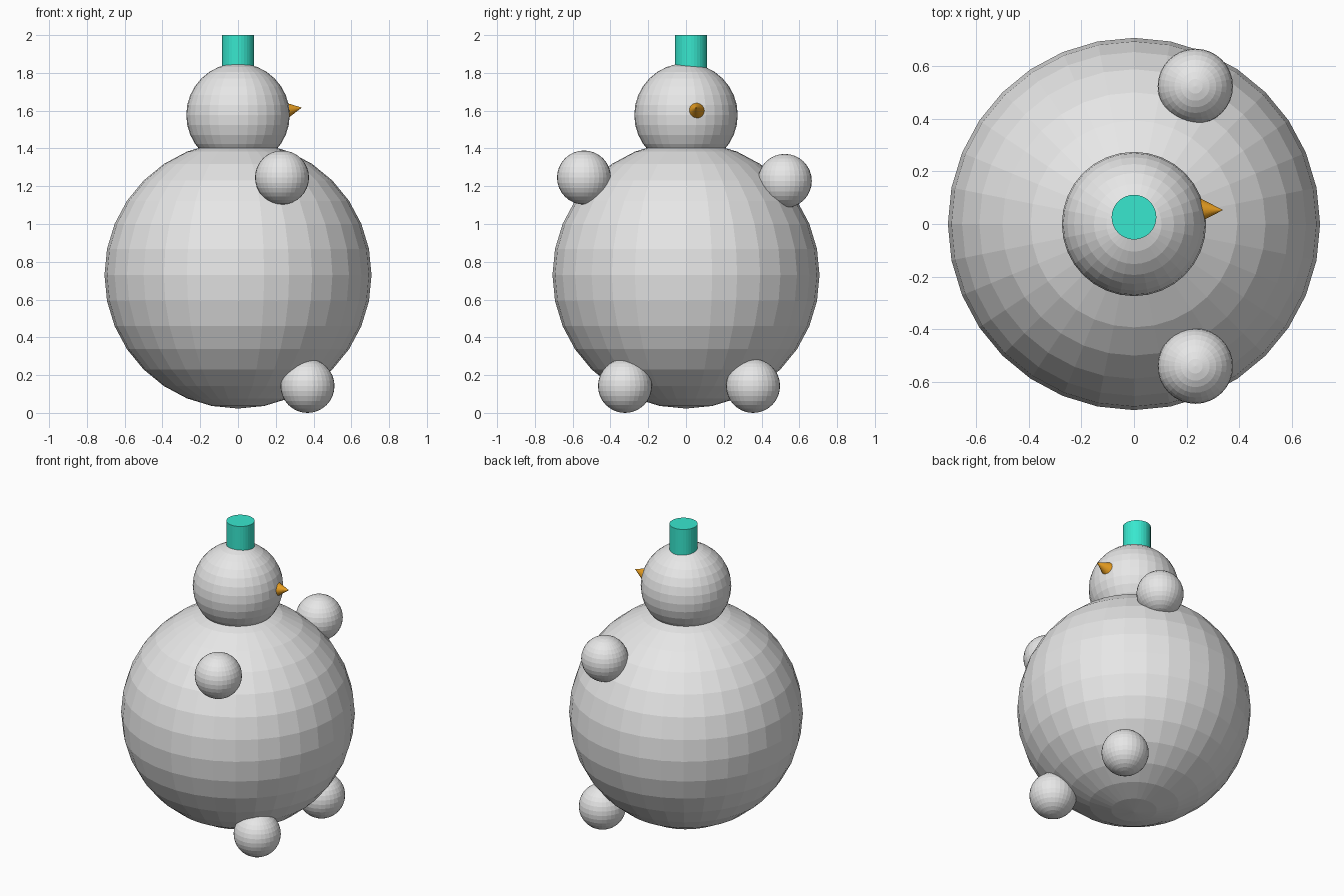
import bpy
import math
from mathutils import Vector

if "Cube" in bpy.data.objects:
    bpy.data.objects.remove(bpy.data.objects["Cube"])


def material(name, rgb):
    m = bpy.data.materials.new(name)
    m.diffuse_color = (*rgb, 1.0)
    m.use_nodes = True
    m.node_tree.nodes["Principled BSDF"].inputs["Base Color"].default_value = m.diffuse_color
    return m


grey = material("snow_grey", (0.8, 0.8, 0.8))
teal = material("hat_teal", (0.04, 0.8, 0.62))
orange = material("nose_orange", (0.8, 0.34, 0.015))


def finish(name, mat):
    obj = bpy.context.object
    obj.name = name
    obj.data.materials.append(mat)
    return obj


def ball(name, radius, loc):
    bpy.ops.mesh.primitive_uv_sphere_add(segments=32, ring_count=16,
                                         radius=radius, location=loc)
    return finish(name, grey)


# Body and head, flat-faced spheres
ball("body", 0.707, (0, 0, 0.73))
ball("head", 0.274, (0, 0, 1.577))

# Hands and feet, slightly uneven left and right
ball("hand_front", 0.143, (0.233, -0.54, 1.246))
ball("hand_back", 0.143, (0.233, 0.523, 1.228))
ball("foot_front", 0.143, (0.368, -0.323, 0.143))
ball("foot_back", 0.143, (0.368, 0.355, 0.143))

# Hat, a plain cylinder sunk into the head
bpy.ops.mesh.primitive_cylinder_add(vertices=32, radius=0.085, depth=0.24,
                                    location=(0, 0.026, 1.88))
finish("hat", teal)

# Nose, a cone pointing to +x and tilted slightly upward
tip = Vector((0.338, 0.053, 1.616))
axis = Vector((math.cos(math.radians(10)), 0, math.sin(math.radians(10))))
length = 0.09
bpy.ops.mesh.primitive_cone_add(vertices=32, radius1=0.046, radius2=0,
                                depth=length, location=tip - axis * length / 2,
                                rotation=axis.to_track_quat('Z', 'Y').to_euler())
finish("nose", orange)
